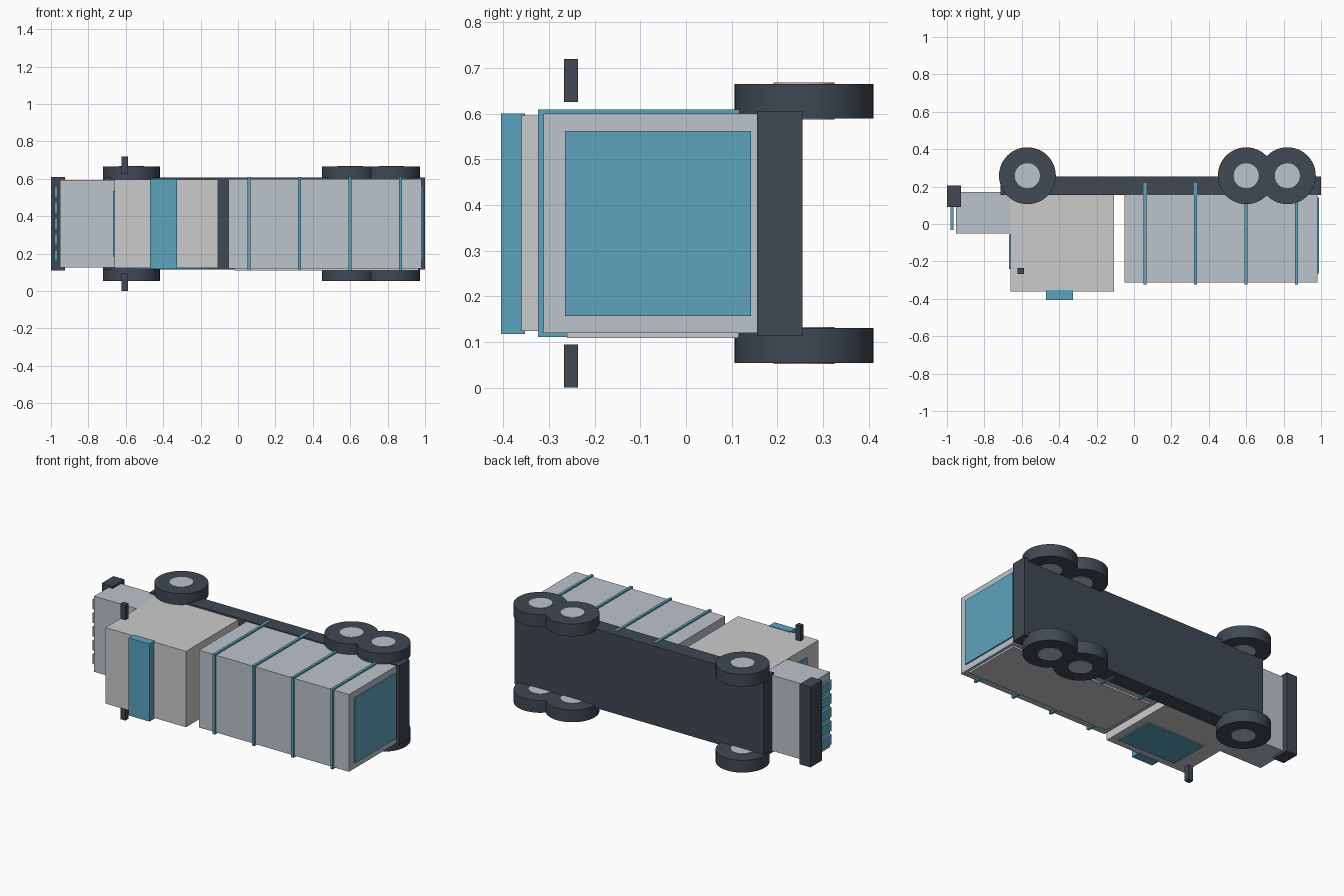
import bpy

if "Cube" in bpy.data.objects:
    bpy.data.objects.remove(bpy.data.objects["Cube"])


def material(name, rgb):
    m = bpy.data.materials.new(name)
    m.diffuse_color = (*rgb, 1)
    m.use_nodes = True
    m.node_tree.nodes["Principled BSDF"].inputs["Base Color"].default_value = m.diffuse_color
    return m


DARK = material("dark_slate", (0.05, 0.065, 0.085))
TEAL = material("teal", (0.11, 0.37, 0.51))
PALE = material("pale_blue_grey", (0.5, 0.55, 0.6))
LIGHT = material("light_grey", (0.62, 0.62, 0.64))


def box(name, x, y, z, mat):
    """Box from (min, max) ranges on each axis."""
    bpy.ops.mesh.primitive_cube_add(
        size=1, location=[(r[0] + r[1]) / 2 for r in (x, y, z)])
    ob = bpy.context.object
    ob.name = name
    ob.scale = [r[1] - r[0] for r in (x, y, z)]
    bpy.ops.object.transform_apply(location=False, rotation=False, scale=True)
    ob.data.materials.append(mat)
    return ob


def disc(name, x, y, z, radius, depth, mat):
    """Cylinder whose axle runs along z."""
    bpy.ops.mesh.primitive_cylinder_add(
        vertices=48, radius=radius, depth=depth, location=(x, y, z))
    ob = bpy.context.object
    ob.name = name
    ob.data.materials.append(mat)
    bpy.ops.object.shade_smooth_by_angle()


# The truck lies on its side: nose to -x, roof to -y, width along z
MID = 0.36

# Chassis and bumper
box("chassis", (-0.713, 1.0), (0.155, 0.255), (0.114, 0.606), DARK)
box("bumper", (-1.0, -0.925), (0.09, 0.205), (0.111, 0.609), DARK)

# Hood, cab and roof deflector
box("hood", (-0.953, -0.655), (-0.052, 0.172), (0.125, 0.595), PALE)
box("cab", (-0.66, -0.106), (-0.36, 0.162), (0.124, 0.596), LIGHT)
box("roof_deflector", (-0.47, -0.325), (-0.405, -0.352), (0.118, 0.6), TEAL)

# Windows
box("windshield", (-0.668, -0.65), (-0.24, -0.056), (0.185, 0.535), TEAL)
box("side_window", (-0.55, -0.15), (-0.31, -0.06), (0.117, 0.135), TEAL)

# Grille bars
for i in range(5):
    z = MID + (i - 2) * 0.085
    box("grille_bar", (-0.98, -0.965), (-0.032, 0.13), (z - 0.03, z + 0.03), TEAL)

# Cargo box with side panel, ribs and rear door
box("cargo_box", (-0.05, 0.982), (-0.312, 0.165), (0.12, 0.6), PALE)
box("cargo_side_panel", (-0.02, 0.965), (-0.26, 0.115), (0.109, 0.13), LIGHT)
for x in (0.06, 0.33, 0.6, 0.87):
    box("cargo_rib", (x - 0.008, x + 0.008), (-0.324, 0.22), (0.111, 0.609), TEAL)
box("rear_door", (0.97, 0.99), (-0.265, 0.142), (0.157, 0.562), TEAL)

# Mirrored side parts: mirrors and wheels
for s in (-1, 1):
    z = MID + s * 0.312
    box("mirror", (-0.622, -0.588), (-0.267, -0.236), (z - 0.047, z + 0.047), DARK)
    for x in (-0.57, 0.6, 0.82):
        disc("tyre", x, 0.258, MID + s * 0.267, 0.152, 0.076, DARK)
        disc("wheel_hub", x, 0.258, MID + s * 0.267, 0.067, 0.081, PALE)
